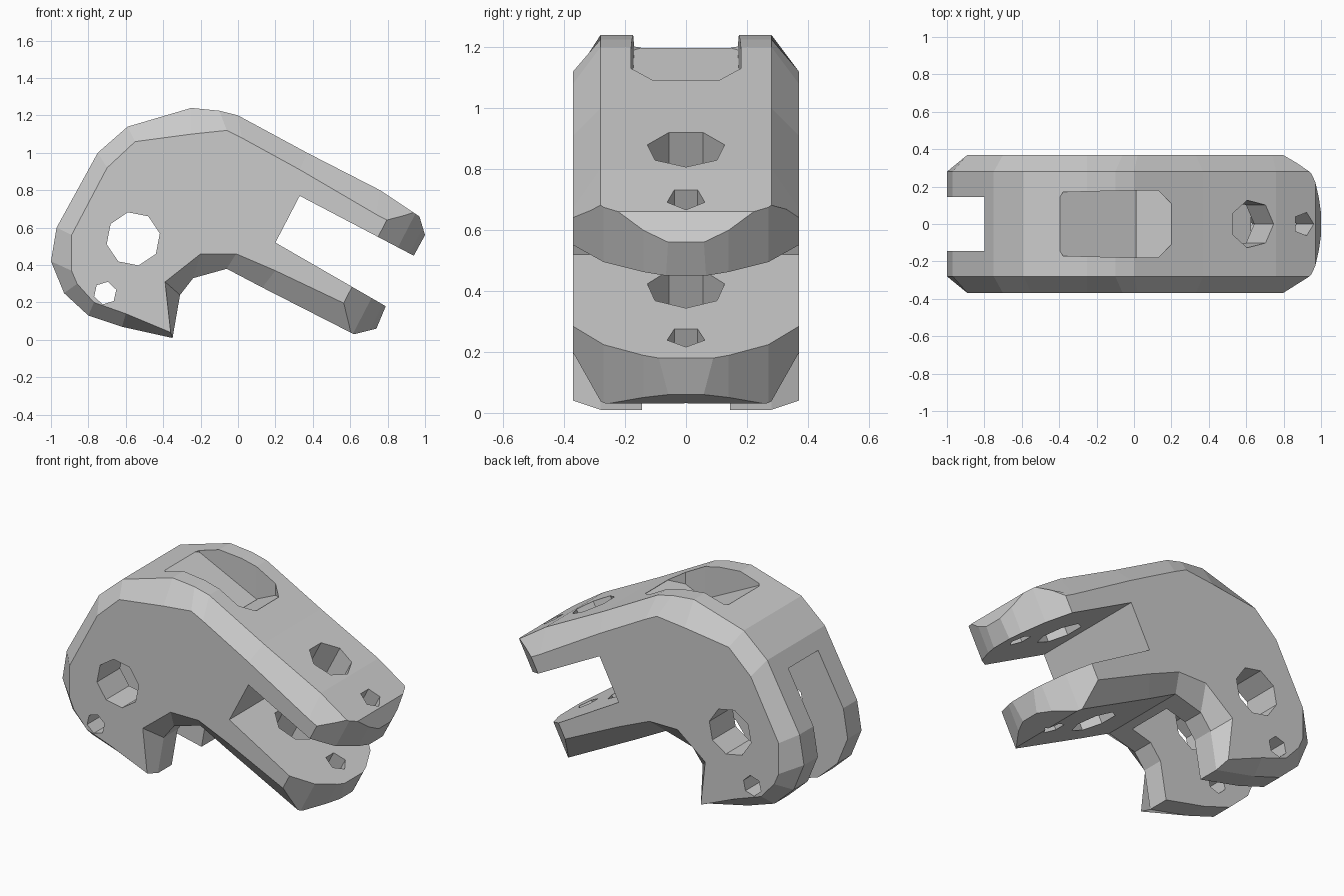
import bpy, bmesh, math
from mathutils import Matrix, Vector

if "Cube" in bpy.data.objects:
    bpy.data.objects.remove(bpy.data.objects["Cube"], do_unlink=True)

SLOPE = math.radians(27.5)      # downward tilt of the jaws
HALF, EDGE = 0.37, 0.28         # half width of the side faces and of the rim

grey = bpy.data.materials.new("plain_grey")
grey.use_nodes = True
grey.diffuse_color = (0.6, 0.6, 0.6, 1)
grey.node_tree.nodes["Principled BSDF"].inputs["Base Color"].default_value = (0.6, 0.6, 0.6, 1)


def loft(name, rings):
    """Closed solid through rings of matching points."""
    bm = bmesh.new()
    loops = [[bm.verts.new(p) for p in ring] for ring in rings]
    for a, b in zip(loops, loops[1:]):
        for i in range(len(a)):
            j = (i + 1) % len(a)
            bm.faces.new((a[i], a[j], b[j], b[i]))
    bm.faces.new(loops[0])
    bm.faces.new(loops[-1])
    bmesh.ops.recalc_face_normals(bm, faces=bm.faces)
    mesh = bpy.data.meshes.new(name)
    bm.to_mesh(mesh)
    bm.free()
    mesh.materials.append(grey)
    obj = bpy.data.objects.new(name, mesh)
    bpy.context.collection.objects.link(obj)
    return obj


def circle(x, z, r, sides, start=0.0):
    turn = 2 * math.pi / sides
    return [(x + r * math.cos(start + i * turn), z + r * math.sin(start + i * turn))
            for i in range(sides)]


def across(points, width):
    """Rings of an x-z outline at both ends of a width."""
    return [[(x, y, z) for x, z in points] for y in (-width, width)]


def along_jaw(points, low, high):
    """Rings of an outline pushed square to the jaws."""
    tilt = Matrix.Rotation(SLOPE, 3, "Y")
    return [[tilt @ Vector((x, y, h)) for x, y in points] for h in (low, high)]


def combine(target, tool, operation="DIFFERENCE"):
    tool.hide_render = True
    mod = target.modifiers.new(tool.name, "BOOLEAN")
    mod.operation, mod.solver, mod.object = operation, "EXACT", tool
    bpy.context.view_layer.objects.active = target
    bpy.ops.object.modifier_apply(modifier=mod.name)
    bpy.data.objects.remove(tool, do_unlink=True)


# Clamp body: rim outline paired with the smaller outline of the side faces
outline = [  # rim x, rim z, side x, side z
    (-1, .42, -.89, .37), (-.97, .6, -.89, .56), (-.75, 1, -.7, .92),
    (-.59, 1.14, -.55, 1.06), (-.25, 1.24, -.25, 1.1), (-.1, 1.225, -.06, 1.12),
    (0, 1.2, .02, 1.08), (.37, 1, .33, .91), (.76, .8, .74, .67),
    (.97, .66, .95, .56), (1, .56, .97, .51), (.94, .45, .94, .45),
    (.33, .77, .33, .77), (.2, .52, .2, .52), (.79, .18, .79, .18),
    (.74, .06, .76, .13), (.62, .03, .6, .18), (.13, .28, .2, .37),
    (-.06, .38, -.01, .46), (-.24, .33, -.2, .46), (-.31, .24, -.39, .31),
    (-.35, .01, -.36, .04), (-.62, .07, -.6, .14), (-.8, .13, -.77, .2),
    (-.93, .25, -.86, .3)]
rings = []
for y in (-HALF, -EDGE, EDGE, HALF):
    rim = abs(y) == EDGE
    rings.append([(p[0], y, p[1]) if rim else (p[2], y, p[3]) for p in outline])
body = loft("clamp_body", rings)

# Rounded jaw tips
nose = [(.41, .37), (.53, .27), (.6, .14), (.635, .04)]
plan = [(-2, -.5), (.41, -.5)] + [(x, -y) for x, y in nose] + nose[::-1] + [(.41, .5), (-2, .5)]
combine(body, loft("jaw_tip_shape", along_jaw(plan, -2, 3)), "INTERSECT")

# Bolt holes through both jaws
for name, pos, radius, sides in (("jaw_hole", .16, .13, 7), ("tip_hole", .48, .065, 5)):
    combine(body, loft(name, along_jaw(circle(pos, 0, radius, sides), -.5, 2)))

# Fork slot in the rear, curved around the pivot
arc = [(-.56 + .45 * math.cos(math.pi * i / 8), .54 + .45 * math.sin(math.pi * i / 8))
       for i in range(9)]
combine(body, loft("fork_slot", across(arc + [(-1.2, .5), (-1.2, -.3), (-.11, -.3)], .145)))

# Pivot holes through the fork
combine(body, loft("pivot_hole", across(circle(-.56, .54, .145, 8, .2), 1)))
combine(body, loft("pin_hole", across(circle(-.71, .25, .062, 6, .3), 1)))

# Wedge-shaped pocket in the top
rear = [(-.45, -.06), (-.38, -.17), (.01, -.18), (.01, .18), (-.38, .17), (-.45, .06)]
front = [(0, -.18), (.13, -.18), (.2, -.11), (.2, .11), (.13, .18), (0, .18)]
for name, shape, slope in (("pocket_rear", rear, -.5), ("pocket_front", front, .45)):
    combine(body, loft(name, [[(x, y, 1 + slope * x) for x, y in shape],
                              [(x, y, 1.5) for x, y in shape]]))

for face in body.data.polygons:
    face.use_smooth = False
